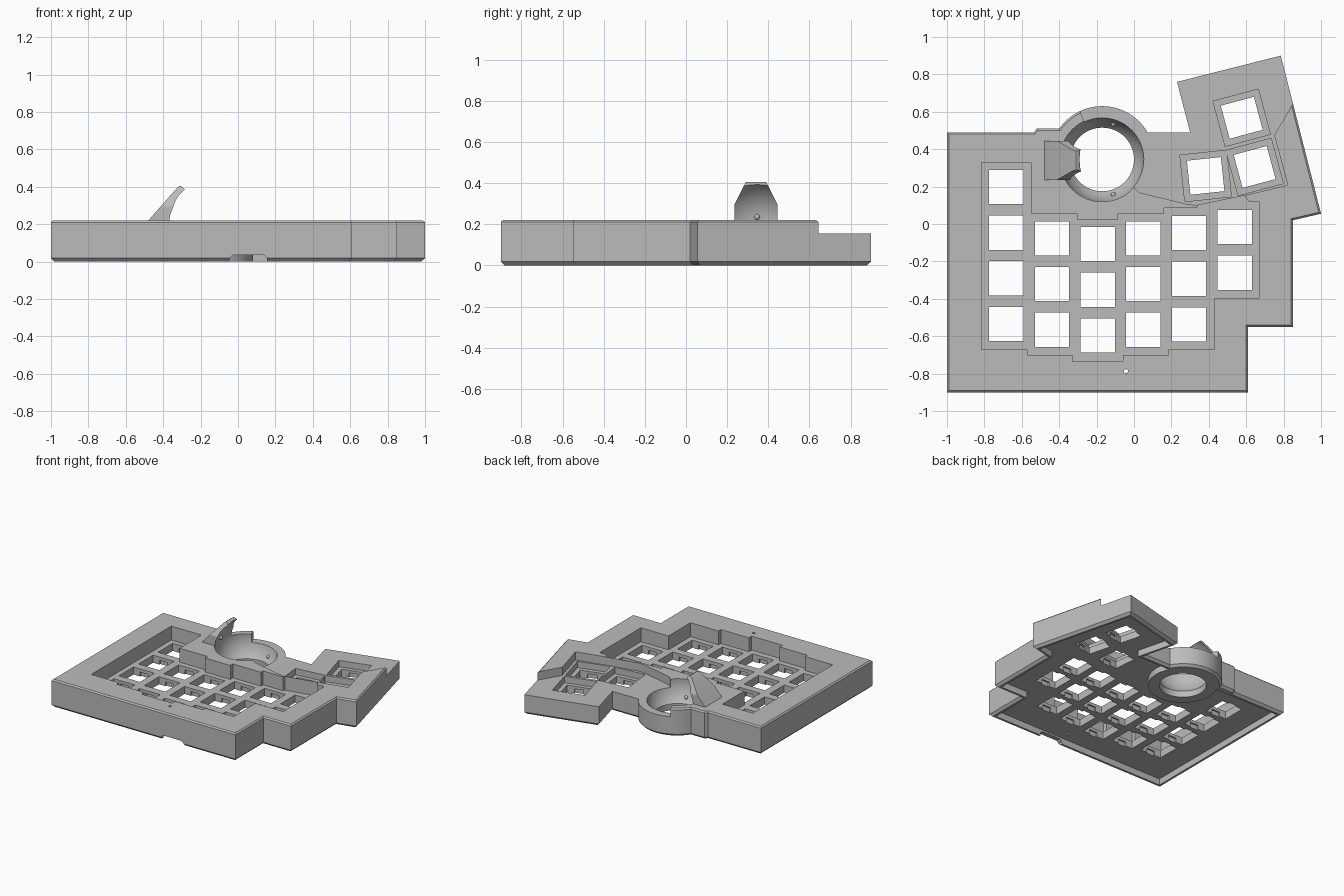
import bpy, bmesh, math
from mathutils import Matrix, Vector

if "Cube" in bpy.data.objects:
    bpy.data.objects.remove(bpy.data.objects["Cube"], do_unlink=True)

grey = bpy.data.materials.new("plain_grey")
grey.use_nodes = True
grey.diffuse_color = (0.5, 0.5, 0.5, 1)
grey.node_tree.nodes["Principled BSDF"].inputs["Base Color"].default_value = (0.5, 0.5, 0.5, 1)

TOP, LOW, PLATE, UNDER = 0.22, 0.155, 0.11, 0.05
CUP = Vector((-0.17, 0.345, 0.2))
CUP_R = 0.227


def finish(name, bm):
    bmesh.ops.recalc_face_normals(bm, faces=bm.faces)
    mesh = bpy.data.meshes.new(name)
    bm.to_mesh(mesh)
    bm.free()
    mesh.materials.append(grey)
    obj = bpy.data.objects.new(name, mesh)
    bpy.context.collection.objects.link(obj)
    return obj


def prism(name, pts, lo, hi, axis="z", top_bevel=0, low_bevel=0):
    """Extrude a 2D outline along an axis, optionally chamfering both rims."""
    place = {"x": lambda a, b, t: (t, a, b),
             "y": lambda a, b, t: (a, t, b),
             "z": lambda a, b, t: (a, b, t)}[axis]
    bm = bmesh.new()
    face = bm.faces.new([bm.verts.new(place(a, b, lo)) for a, b in pts])
    ext = bmesh.ops.extrude_face_region(bm, geom=[face], use_keep_orig=True)
    moved = [v for v in ext["geom"] if isinstance(v, bmesh.types.BMVert)]
    bmesh.ops.translate(bm, verts=moved, vec=place(0, 0, hi - lo))
    bmesh.ops.recalc_face_normals(bm, faces=bm.faces)
    for level, size in ((hi, top_bevel), (lo, low_bevel)):
        if size:
            rim = [e for e in bm.edges if all(abs(v.co.z - level) < 1e-5 for v in e.verts)]
            bmesh.ops.bevel(bm, geom=rim, offset=size, segments=1, affect="EDGES")
    return finish(name, bm)


def boxes(name, specs):
    """Several boxes in one mesh: (x, y, degrees, width, depth, low, high)."""
    bm = bmesh.new()
    for x, y, deg, w, d, lo, hi in specs:
        m = (Matrix.Translation((x, y, (lo + hi) / 2))
             @ Matrix.Rotation(math.radians(deg), 4, "Z")
             @ Matrix.Diagonal((w, d, hi - lo, 1)))
        bmesh.ops.create_cube(bm, size=1, matrix=m)
    return finish(name, bm)


def ball(name, centre, radius, seg=64):
    bm = bmesh.new()
    bmesh.ops.create_uvsphere(bm, u_segments=seg, v_segments=seg // 2, radius=radius,
                              matrix=Matrix.Translation(centre))
    return finish(name, bm)


def circle(x, y, r, start=0, end=360, steps=64):
    last = steps if end - start == 360 else steps - 1
    angles = [math.radians(start + (end - start) * i / last) for i in range(steps)]
    return [(x + r * math.cos(a), y + r * math.sin(a)) for a in angles]


def inset(pts, d):
    """Mitred inward offset of a counter-clockwise outline."""
    out = []
    for i, p in enumerate(pts):
        p = Vector(p)
        a = (p - Vector(pts[i - 1])).normalized()
        b = (Vector(pts[(i + 1) % len(pts)]) - p).normalized()
        na, nb = Vector((-a.y, a.x)), Vector((-b.y, b.x))
        out.append(tuple(p + (na + nb) * d / (1 + na.dot(nb))))
    return out


def boolean(obj, cutter, operation="DIFFERENCE"):
    mod = obj.modifiers.new("cut", "BOOLEAN")
    mod.operation, mod.solver, mod.object = operation, "EXACT", cutter
    bpy.context.view_layer.objects.active = obj
    bpy.ops.object.modifier_apply(modifier=mod.name)
    bpy.data.objects.remove(cutter, do_unlink=True)


# Case: chamfered outline with a thumb wing and a round bulge for the ball cup
front_right = [(-1, -0.9), (0.61, -0.9), (0.61, -0.55), (0.85, -0.55), (0.85, 0.02),
               (1, 0.055), (0.785, 0.9), (0.23, 0.76), (0.3, 0.49)]
back_left = [(-0.52, 0.51), (-0.535, 0.49), (-1, 0.49)]
bulge = circle(CUP.x, CUP.y + 0.005, 0.28, 30, 145, 28)
case = prism("keyboard_case", front_right + bulge + back_left, 0, TOP,
             top_bevel=0.01, low_bevel=0.018)

# Lowered deck around the thumb keys and half of the cup
deck = [(-0.31, 0.7), (-0.28, 0.58), (CUP.x, CUP.y), (0.03, 0.168), (0.28, 0.107),
        (0.335, 0.1), (0.6, 0.155), (0.822, 0.208), (0.75, 0.475), (0.85, 0.645),
        (1.05, 0.97), (0.2, 1.1)]
boolean(case, prism("deck_cutter", deck, LOW, 0.4))

# Stepped well holding the main keys
well = [(-0.815, 0.33), (-0.815, -0.67), (-0.57, -0.67), (-0.57, -0.7), (-0.33, -0.7),
        (-0.33, -0.735), (-0.06, -0.735), (-0.06, -0.7), (0.185, -0.7), (0.185, -0.67),
        (0.43, -0.67), (0.43, -0.395), (0.672, -0.395), (0.672, 0.118), (0.615, 0.118),
        (0.59, 0.152), (0.34, 0.1), (0.335, 0.085), (0.16, 0.085), (0.16, 0.057),
        (-0.085, 0.057), (-0.085, 0.025), (-0.305, 0.025), (-0.305, 0.057),
        (-0.55, 0.057), (-0.55, 0.33)]
boolean(case, prism("well_cutter", well, PLATE, 0.4))

# Hollow underside, leaving the cup wall standing
hollow = prism("hollow_cutter", inset(front_right + [(-1, 0.49)], 0.035), -0.1, UNDER)
boolean(hollow, prism("cup_wall", circle(CUP.x, CUP.y, 0.25), -0.2, 0.2))
boolean(case, hollow)

# Thumb key pockets
thumbs = [(0.576, 0.568, 15), (0.645, 0.305, 15), (0.383, 0.257, 6)]
for x, y, deg in thumbs:
    boolean(case, boxes("pocket_cutter", [(x, y, deg, 0.25, 0.25, PLATE - 0.005, 0.4)]))

# Key openings, with clip slots on the underside
columns = [(0.198, 4), (-0.077, 3), (-0.107, 3), (-0.077, 3), (-0.048, 3), (-0.016, 2)]
keys = [(-0.683 + 0.2443 * i, top - 0.2443 * j, 0)
        for i, (top, count) in enumerate(columns) for j in range(count)] + thumbs
boolean(case, boxes("key_cutter", [(*k, 0.183, 0.183, -0.2, 0.5) for k in keys]))
boolean(case, boxes("clip_cutter", [(*k, 0.07, 0.207, -0.2, 0.085) for k in keys]))

# Spherical cup with an open bottom
boolean(case, ball("cup_cutter", CUP, CUP_R))
boolean(case, prism("cup_hole", circle(CUP.x, CUP.y, 0.17), -0.1, 0.15))

# Reset hole and front cable notch
boolean(case, prism("reset_cutter", circle(-0.043, -0.787, 0.011, steps=16), -0.1, 0.4))
notch = [(-0.045, -0.1), (0.155, -0.1), (0.155, 0.02), (0.135, 0.036), (-0.025, 0.036), (-0.045, 0.02)]
boolean(case, prism("notch_cutter", notch, -1, -0.85, "y"))

# Curved claw that holds the ball
claw = prism("ball_claw", [(-0.49, 0.205), (-0.25, 0.205), (-0.25, 0.35), (-0.298, 0.4),
                           (-0.31, 0.405), (-0.325, 0.395), (-0.475, 0.225)], 0.1, 0.6, "y")
boolean(claw, prism("claw_taper", [(0.235, 0.1), (0.445, 0.1), (0.445, 0.295), (0.382, 0.42),
                                   (0.298, 0.42), (0.235, 0.295)], -0.8, 0, "x"), "INTERSECT")
boolean(claw, ball("claw_cutter", CUP, CUP_R))

# Small bearings supporting the ball
bearings = [ball("bearing_%d" % i, p, 0.014, 16) for i, p in
            enumerate([(-0.11, 0.535, 0.088), (-0.11, 0.155, 0.088), (-0.393, 0.345, 0.235)])]

# Smooth curved faces while keeping edges crisp
for obj in [case, claw] + bearings:
    bpy.ops.object.select_all(action="DESELECT")
    obj.select_set(True)
    bpy.context.view_layer.objects.active = obj
    bpy.ops.object.shade_smooth_by_angle(angle=math.radians(25))
